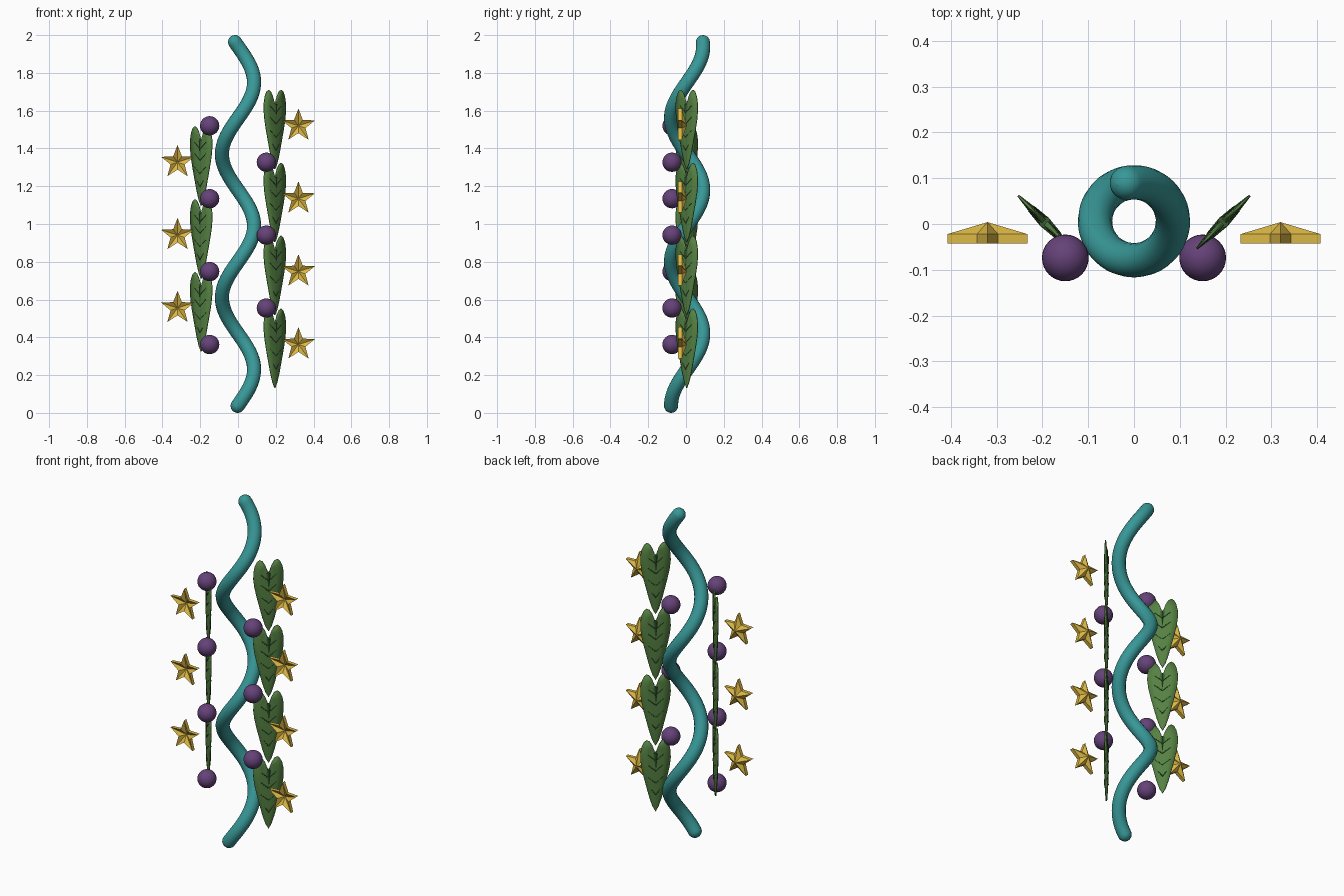
import bpy, bmesh, math
from mathutils import Vector, Matrix

if "Cube" in bpy.data.objects:
    bpy.data.objects.remove(bpy.data.objects["Cube"])

STEP = 0.386      # vertical spacing of repeated parts


def material(name, rgb):
    m = bpy.data.materials.new(name)
    m.diffuse_color = (*rgb, 1)
    m.use_nodes = True
    m.node_tree.nodes["Principled BSDF"].inputs["Base Color"].default_value = m.diffuse_color
    return m


TEAL = material("teal", (0.04, 0.31, 0.31))
GREEN = material("leaf green", (0.09, 0.22, 0.055))
DARK = material("vein green", (0.04, 0.11, 0.03))
GOLD = material("gold", (0.72, 0.48, 0.06))
PURPLE = material("purple", (0.13, 0.055, 0.19))


def mesh_object(name, bm, mats, smooth=False):
    bmesh.ops.recalc_face_normals(bm, faces=bm.faces)
    for f in bm.faces:
        f.smooth = smooth
    me = bpy.data.meshes.new(name)
    bm.to_mesh(me)
    bm.free()
    for m in mats:
        me.materials.append(m)
    return me


def place(name, me, matrix):
    ob = bpy.data.objects.new(name, me)
    ob.matrix_world = matrix
    bpy.context.collection.objects.link(ob)
    return ob


# Spiral vine with rounded ends
R, r, N = 0.085, 0.0375, 140
z0, z1 = r, 2 - r


def helix(z):
    a = 2 * math.pi * (z - 0.23) / 0.76
    return Vector((R * math.cos(a), 0.006 + R * math.sin(a), z))


pts = [(helix(z0 + (z1 - z0) * i / N), 1.0) for i in range(N + 1)]
d0 = (pts[0][0] - pts[1][0]).normalized()
d1 = (pts[-1][0] - pts[-2][0]).normalized()
p0, p1 = pts[0][0], pts[-1][0]
for k in range(1, 7):
    a = math.radians(14.8 * k)
    pts.insert(0, (p0 + d0 * r * math.sin(a), math.cos(a)))
    pts.append((p1 + d1 * r * math.sin(a), math.cos(a)))
cu = bpy.data.curves.new("vine", 'CURVE')
cu.dimensions = '3D'
cu.bevel_depth = r
cu.bevel_resolution = 6
cu.use_fill_caps = True
sp = cu.splines.new('POLY')
sp.points.add(len(pts) - 1)
for q, (p, rad) in zip(sp.points, pts):
    q.co = (*p, 1)
    q.radius = rad
sp.use_smooth = True
cu.materials.append(TEAL)
place("vine", cu, Matrix.Identity(4))

# Berry
bm = bmesh.new()
bmesh.ops.create_uvsphere(bm, u_segments=32, v_segments=16, radius=0.051)
berry = mesh_object("berry", bm, [PURPLE], True)

# Faceted star: raised behind, dished in front
bm = bmesh.new()
rings = []
for y, cy in ((-0.0105, 0.012), (0.0105, 0.0365)):
    ring = []
    for i in range(10):
        a = math.pi / 2 + i * math.pi / 5
        rad = 0.0915 if i % 2 == 0 else 0.039
        ring.append(bm.verts.new((rad * math.cos(a), y, rad * math.sin(a))))
    c = bm.verts.new((0, cy, 0))
    for i in range(10):
        bm.faces.new((ring[i], ring[(i + 1) % 10], c))
    rings.append(ring)
for i in range(10):
    j = (i + 1) % 10
    bm.faces.new((rings[0][i], rings[0][j], rings[1][j], rings[1][i]))
star = mesh_object("star", bm, [GOLD])

# Long heart-shaped leaf in the xz plane, tip at the origin
EDGE = [(0.0, 0.0), (0.017, 0.03), (0.033, 0.08), (0.048, 0.14), (0.063, 0.2),
        (0.076, 0.26), (0.082, 0.31), (0.081, 0.35), (0.074, 0.385),
        (0.062, 0.41), (0.047, 0.42), (0.032, 0.412), (0.018, 0.39),
        (0.007, 0.36), (0.0, 0.33)]
NOTCH = 0.33


def rod(bm, a, b, ra, rb):
    a, b = Vector(a), Vector(b)
    m = Matrix.Translation((a + b) / 2) @ (b - a).to_track_quat('Z', 'Y').to_matrix().to_4x4()
    bmesh.ops.create_cone(bm, cap_ends=True, segments=6, radius1=ra, radius2=rb,
                          depth=(b - a).length, matrix=m)


bm = bmesh.new()
for side in (-1, 1):
    for face in (-1, 1):
        cols = []
        for x, z in EDGE:
            zs = min(z, NOTCH)
            thick = 0.009 * math.sin(math.pi * min(1, zs / NOTCH * 0.8 + 0.05))
            row = []
            for t in (0, 0.5, 1):
                row.append(bm.verts.new((side * x * t, face * (0.0025 + thick * (1 - t * t)),
                                         zs + (z - zs) * t)))
            cols.append(row)
        for A, B in zip(cols, cols[1:]):
            for k in (0, 1):
                bm.faces.new((A[k], A[k + 1], B[k + 1], B[k]))
        if face < 0:
            front = cols
        else:
            for i in range(len(EDGE) - 1):
                bm.faces.new((front[i][2], front[i + 1][2], cols[i + 1][2], cols[i][2]))
bmesh.ops.remove_doubles(bm, verts=bm.verts, dist=0.0002)
bmesh.ops.dissolve_degenerate(bm, edges=bm.edges, dist=0.0001)
leaf = mesh_object("leaf", bm, [GREEN], True)

# Midrib and side veins of the leaf
bm = bmesh.new()
rod(bm, (0, 0, 0.01), (0, 0, 0.345), 0.004, 0.0135)
for side in (-1, 1):
    for face in (-1, 1):
        for z in (0.1, 0.17, 0.24, 0.3):
            x = 0.042 if z > 0.12 else 0.025
            rod(bm, (0, face * 0.0105, z), (side * x, face * 0.0075, z + 0.035), 0.0028, 0.0015)
veins = mesh_object("leaf_veins", bm, [DARK])

# Repeat leaves, stars and berries up both sides
for side, label, count, base in ((1, "right", 4, 0.362), (-1, "left", 3, 0.555)):
    for i in range(count):
        z = base + STEP * i
        place(f"{label}_star_{i + 1}", star, Matrix.Translation((side * 0.32, -0.0325, z)))
        m = Matrix.Translation((side * 0.195, 0.004, z - 0.23)) @ \
            Matrix.Rotation(side * math.radians(45), 4, 'Z')
        place(f"{label}_leaf_{i + 1}", leaf, m)
        place(f"{label}_leaf_veins_{i + 1}", veins, m)
    # berries alternate with the stars on each side
    for i in range(7 - count):
        zb = (0.555 if side > 0 else 0.362) + STEP * i
        place(f"{label}_berry_{i + 1}", berry, Matrix.Translation((side * 0.15, -0.074, zb)))
